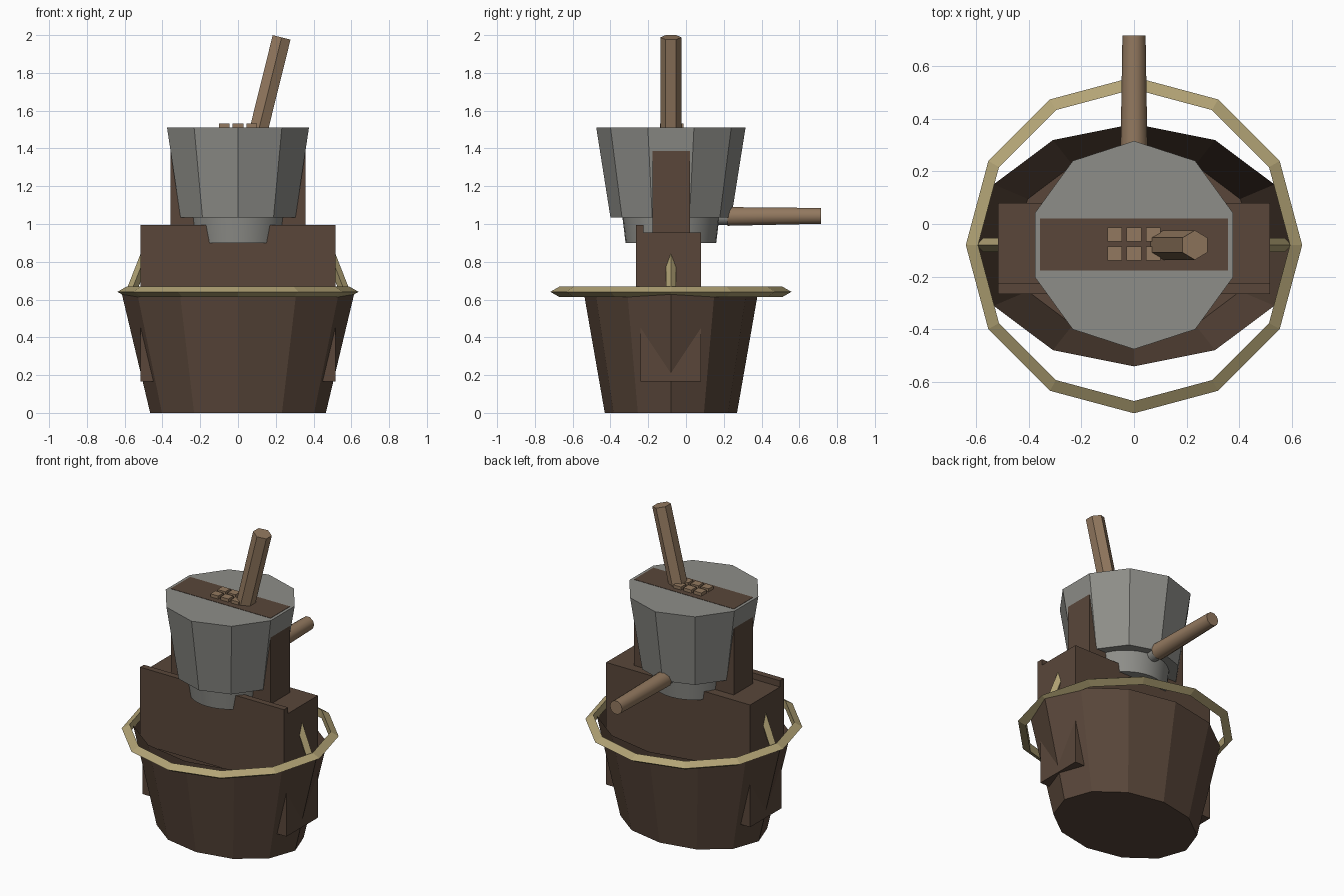
import bpy, bmesh, math
from mathutils import Vector

cube = bpy.data.objects.get("Cube")
if cube:
    bpy.data.objects.remove(cube, do_unlink=True)

CY = -0.08  # depth of the shared vertical axis


def material(name, rgb):
    m = bpy.data.materials.new(name)
    m.use_nodes = True
    m.diffuse_color = (*rgb, 1)
    m.node_tree.nodes["Principled BSDF"].inputs["Base Color"].default_value = (*rgb, 1)
    return m


BROWN = material("dark brown", (0.10, 0.062, 0.042))
GREY = material("metal grey", (0.27, 0.27, 0.25))
BRASS = material("dull brass", (0.45, 0.37, 0.18))
WOOD = material("light wood", (0.29, 0.19, 0.115))


def finish(name, bm, mat, smooth=False):
    bmesh.ops.recalc_face_normals(bm, faces=bm.faces)
    me = bpy.data.meshes.new(name)
    bm.to_mesh(me)
    bm.free()
    me.materials.append(mat)
    ob = bpy.data.objects.new(name, me)
    bpy.context.collection.objects.link(ob)
    if smooth:
        bpy.ops.object.select_all(action='DESELECT')
        ob.select_set(True)
        bpy.context.view_layer.objects.active = ob
        bpy.ops.object.shade_smooth_by_angle(angle=math.radians(50))
    return ob


def box(name, lo, hi, mat):
    bm = bmesh.new()
    bmesh.ops.create_cube(bm, size=1)
    for v in bm.verts:
        v.co = [(a + b) / 2 + c * (b - a) for a, b, c in zip(lo, hi, v.co)]
    return finish(name, bm, mat)


def prism(name, start, end, r0, r1, sides, mat, side=(0, 1, 0), smooth=False, capped=True):
    """Loft between two regular (or elliptical) rings; first corner points along side."""
    start, end = Vector(start), Vector(end)
    axis = (end - start).normalized()
    u = Vector(side)
    w = axis.cross(u).normalized()
    bm = bmesh.new()
    rings = []
    for p, r in ((start, r0), (end, r1)):
        ru, rw = r if isinstance(r, tuple) else (r, r)
        angles = [math.tau * i / sides for i in range(sides)]
        rings.append([bm.verts.new(p + u * ru * math.cos(a) + w * rw * math.sin(a)) for a in angles])
    for i in range(sides):
        j = (i + 1) % sides
        bm.faces.new((rings[0][i], rings[0][j], rings[1][j], rings[1][i]))
    bm.faces.new(rings[0][::-1])
    if capped:
        bm.faces.new(rings[1])
    return finish(name, bm, mat, smooth)


# Open oval tub with a floor
prism("tub", (0, CY, 0), (0, CY, 0.63), (0.35, 0.465), (0.46, 0.615), 12, BROWN, capped=False)

# Body block with a raised front board
box("body_block", (-0.515, -0.24, 0.165), (0.515, 0.08, 0.955), BROWN)
box("front_board", (-0.515, -0.265, 0.5), (0.515, -0.225, 0.995), BROWN)

# Cross post running through the cup
box("cross_post", (-0.357, -0.177, 0.92), (0.357, 0.021, 1.512), BROWN)

# Metal cup and its round neck
prism("cup", (0, CY, 1.035), (0, CY, 1.51), 0.32, 0.395, 10, GREY)
prism("cup_neck", (0, CY, 0.9), (0, CY, 1.04), 0.24, 0.257, 32, GREY, smooth=True)

# Rear handle and its socket
prism("handle_socket", (0, 0.1, 1.035), (0, 0.24, 1.04), 0.038, 0.045, 16, GREY, side=(1, 0, 0), smooth=True)
prism("rear_handle", (0, 0.22, 1.04), (0, 0.715, 1.043), 0.052, 0.044, 10, WOOD, side=(1, 0, 0), smooth=True)

# Tilted lever
prism("lever", (0.1, CY, 1.46), (0.231, CY, 1.988), 0.056, 0.056, 6, WOOD)

# Two rows of buttons
for row, y in enumerate((-0.112, -0.04)):
    for col in range(3):
        x = (col - 1) * 0.073
        box(f"button_{row}_{col}", (x - 0.028, y - 0.026, 1.5), (x + 0.028, y + 0.026, 1.532), WOOD)

# Brass hoop with a triangular section
bm = bmesh.new()
hoop = []
for i in range(12):
    a = math.tau * i / 12
    section = []
    for k in range(3):
        t = math.tau * k / 3
        r = 0.607 + 0.031 * math.cos(t)
        section.append(bm.verts.new((r * math.cos(a), CY + r * math.sin(a), 0.641 + 0.031 * math.sin(t))))
    hoop.append(section)
for i in range(12):
    p, q = hoop[i], hoop[(i + 1) % 12]
    for k in range(3):
        n = (k + 1) % 3
        bm.faces.new((p[k], q[k], q[n], p[n]))
finish("hoop", bm, BRASS)

# Slanted struts joining the hoop to the body
for label, s in (("left", 1), ("right", -1)):
    prism(label + "_strut", (s * 0.572, CY, 0.625), (s * 0.472, CY, 0.88), 0.027, 0.027, 4, BRASS)
